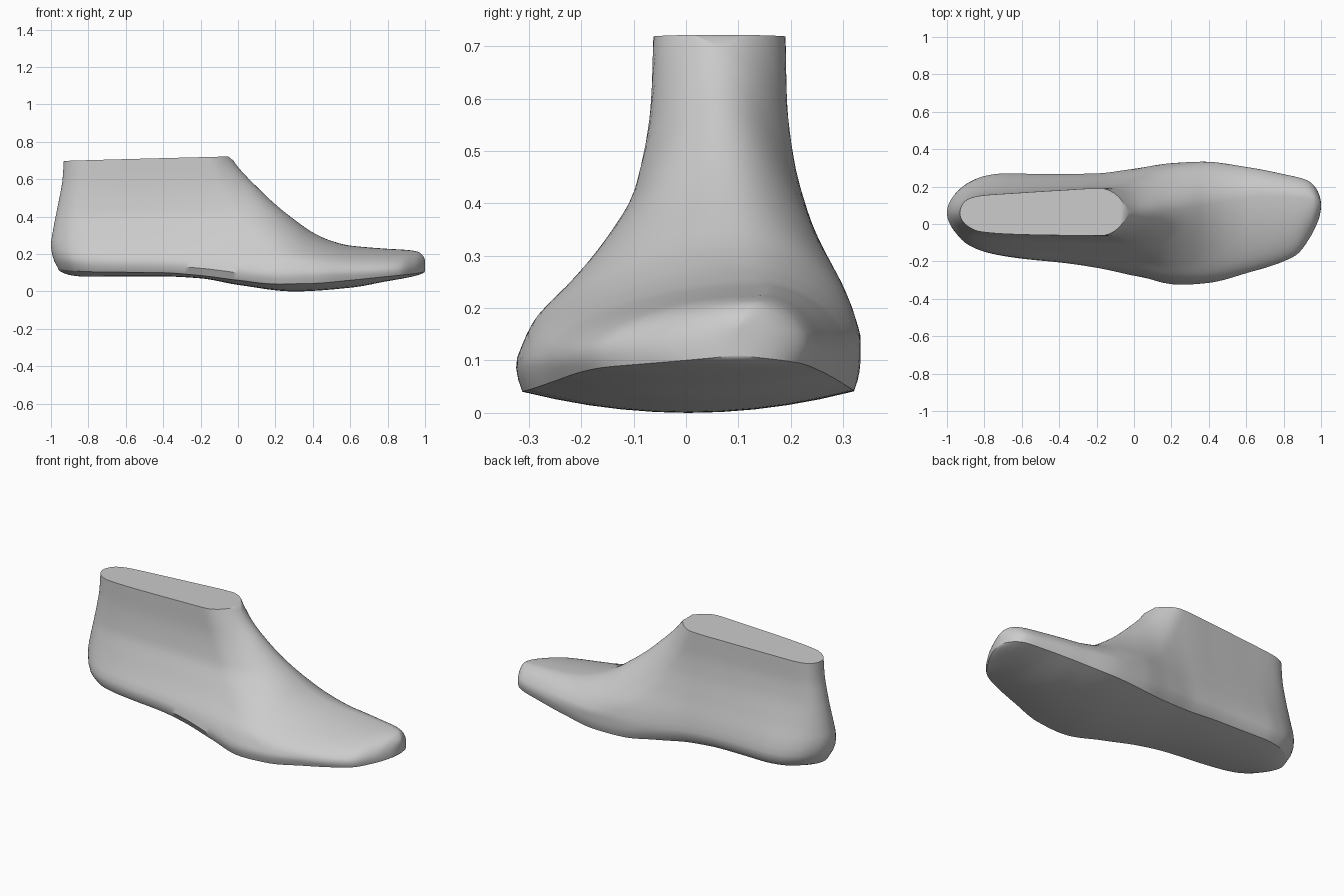
import bpy, bmesh, math

if "Cube" in bpy.data.objects:
    bpy.data.objects.remove(bpy.data.objects["Cube"], do_unlink=True)


def curve(keys, warp=lambda v: v):
    """Smooth Hermite curve through (position, value) keys."""
    xs = [warp(k[0]) for k in keys]
    ys = [k[1] for k in keys]
    d = [(ys[i + 1] - ys[i]) / (xs[i + 1] - xs[i]) for i in range(len(xs) - 1)]
    m = [d[0]] + [0 if a * b <= 0 else 2 * a * b / (a + b) for a, b in zip(d, d[1:])] + [d[-1]]

    def f(v):
        v = min(max(warp(v), xs[0]), xs[-1])
        i = next(j for j in range(len(d)) if v <= xs[j + 1] or j == len(d) - 1)
        h = xs[i + 1] - xs[i]
        t = (v - xs[i]) / h
        return ((2*t**3 - 3*t*t + 1) * ys[i] + (t**3 - 2*t*t + t) * h * m[i]
                + (3*t*t - 2*t**3) * ys[i + 1] + (t**3 - t*t) * h * m[i + 1])
    return f


def along(*keys):
    """Curve along the foot; the angular warp rounds heel and toe."""
    return curve(keys, lambda x: math.acos(max(-1, min(1, -x))))


# Plan outline, right and left
outline_r = along((-1, .06), (-.97, -.04), (-.9, -.12), (-.8, -.165), (-.6, -.2), (-.4, -.22),
                  (-.2, -.245), (0, -.28), (.25, -.325), (.4, -.315), (.6, -.265), (.8, -.205),
                  (.87, -.17), (.94, -.08), (.98, .0), (1, .1))
outline_l = along((-1, .06), (-.97, .15), (-.9, .22), (-.8, .262), (-.7, .275), (-.4, .27),
                  (-.2, .272), (0, .295), (.2, .325), (.37, .333), (.6, .305), (.8, .268),
                  (.93, .235), (.97, .2), (1, .1))
# Ankle outline, right and left
neck_r = along((-1, .06), (-.95, -.01), (-.87, -.04), (-.65, -.055), (-.4, -.06), (.3, -.065),
               (.8, -.06), (1, .1))
neck_l = along((-1, .06), (-.95, .13), (-.87, .15), (-.65, .165), (-.4, .18), (-.2, .19),
               (.3, .19), (.8, .2), (1, .1))
# Side profile: instep ridge, sole edge, sole centre
ridge = along((-1, 5), (-.3, 1.5), (-.15, .95), (-.08, .79), (-.04, .722), (0, .665), (.1, .56),
              (.2, .465), (.3, .385), (.4, .315), (.5, .27), (.6, .245), (.8, .228), (.9, .222),
              (.96, .213), (.99, .19), (1, .16))
sole_edge = along((-1, .125), (-.8, .105), (-.4, .1), (-.2, .085), (0, .06), (.2, .04), (.4, .043),
                  (.6, .06), (.8, .08), (1, .11))
sole_mid = along((-1, .12), (-.85, .08), (-.4, .08), (-.2, .07), (0, .035), (.3, 0), (.6, .02),
                 (.8, .055), (1, .11))
centre = along((-1, .06), (-.04, .06), (.3, .09), (.7, .15), (.9, .14), (1, .1))
crown = along((-1, .3), (0, .3), (.3, .22), (.6, .13), (1, .1))
inset = along((-1, 0), (-.9, .03), (-.3, .035), (0, .025), (.3, .012), (.9, .012), (1, 0))
# Change with height: taper to the ankle and heel-back curve
taper_r = curve([(.1, 0), (.17, .12), (.25, .38), (.34, .63), (.43, .84), (.6, .98), (.72, 1)])
taper_l = curve([(.15, 0), (.22, .12), (.35, .5), (.49, .84), (.6, .97), (.72, 1)])
heel_back = curve([(.09, .05), (.12, .04), (.18, .01), (.25, 0), (.32, .01), (.4, .025), (.5, .045),
                   (.6, .062), (.72, .07)])

STATIONS, SIDE, SOLE = 120, 32, 10


def place(s, y, z):
    return (s + heel_back(z) * max(0, -s) ** 3, y, z)


def section(s):
    """Closed cross-section: up the right side, down the left, back along the sole."""
    low, c = sole_edge(s), centre(s)
    crest = ridge(s)
    top = max(min(crest, .7227 + .025 * s), low + .001)

    def side(out, neck, taper, sign, k):
        t = k / SIDE
        z = low + (top - low) * (1 - (1 - t) ** 2)
        under = 1 - min(1, (z - low) / .06)
        y = out + (neck - out) * taper(z)
        y -= sign * min(inset(s), abs(out - c)) * under ** 2
        h = min(1, max(0, crest - z) / min(crown(s), max(.02, crest - low)))
        return place(s, c + (y - c) * math.sqrt(max(0, 1 - (1 - h) ** 2)), z)

    right = [side(outline_r(s), neck_r(s), taper_r, -1, k) for k in range(SIDE + 1)]
    left = [side(outline_l(s), neck_l(s), taper_l, 1, k) for k in range(SIDE, -1, -1)]
    bottom = []
    for k in range(1, SOLE):
        q = k / SOLE
        y = left[-1][1] + (right[0][1] - left[-1][1]) * q
        z = low - (low - min(low, sole_mid(s))) * (1 - (2 * q - 1) ** 2)
        bottom.append((left[-1][0], y, z))
    return right + left + bottom


# Loft the sections from heel to toe
bm = bmesh.new()
rings = [[bm.verts.new(p) for p in section(-math.cos(math.pi * i / STATIONS))]
         for i in range(STATIONS + 1)]
n = len(rings[0])
sharp_columns = (0, 2 * SIDE + 1)
for a, b in zip(rings, rings[1:]):
    for j in range(n):
        k = (j + 1) % n
        bm.faces.new((a[j], b[j], b[k], a[k]))
    for j in sharp_columns:
        bm.edges.get((a[j], b[j])).smooth = False
bmesh.ops.remove_doubles(bm, verts=bm.verts, dist=.0004)
bmesh.ops.recalc_face_normals(bm, faces=bm.faces)

mesh = bpy.data.meshes.new("foot_form")
bm.to_mesh(mesh)
bm.free()
foot = bpy.data.objects.new("foot_form", mesh)
bpy.context.collection.objects.link(foot)

# Plain grey finish
grey = bpy.data.materials.new("light_grey")
grey.use_nodes = True
colour = (.6, .6, .6, 1)
grey.diffuse_color = colour
grey.node_tree.nodes["Principled BSDF"].inputs["Base Color"].default_value = colour
mesh.materials.append(grey)

bpy.context.view_layer.objects.active = foot
foot.select_set(True)
bpy.ops.object.shade_smooth_by_angle(angle=math.radians(40))
